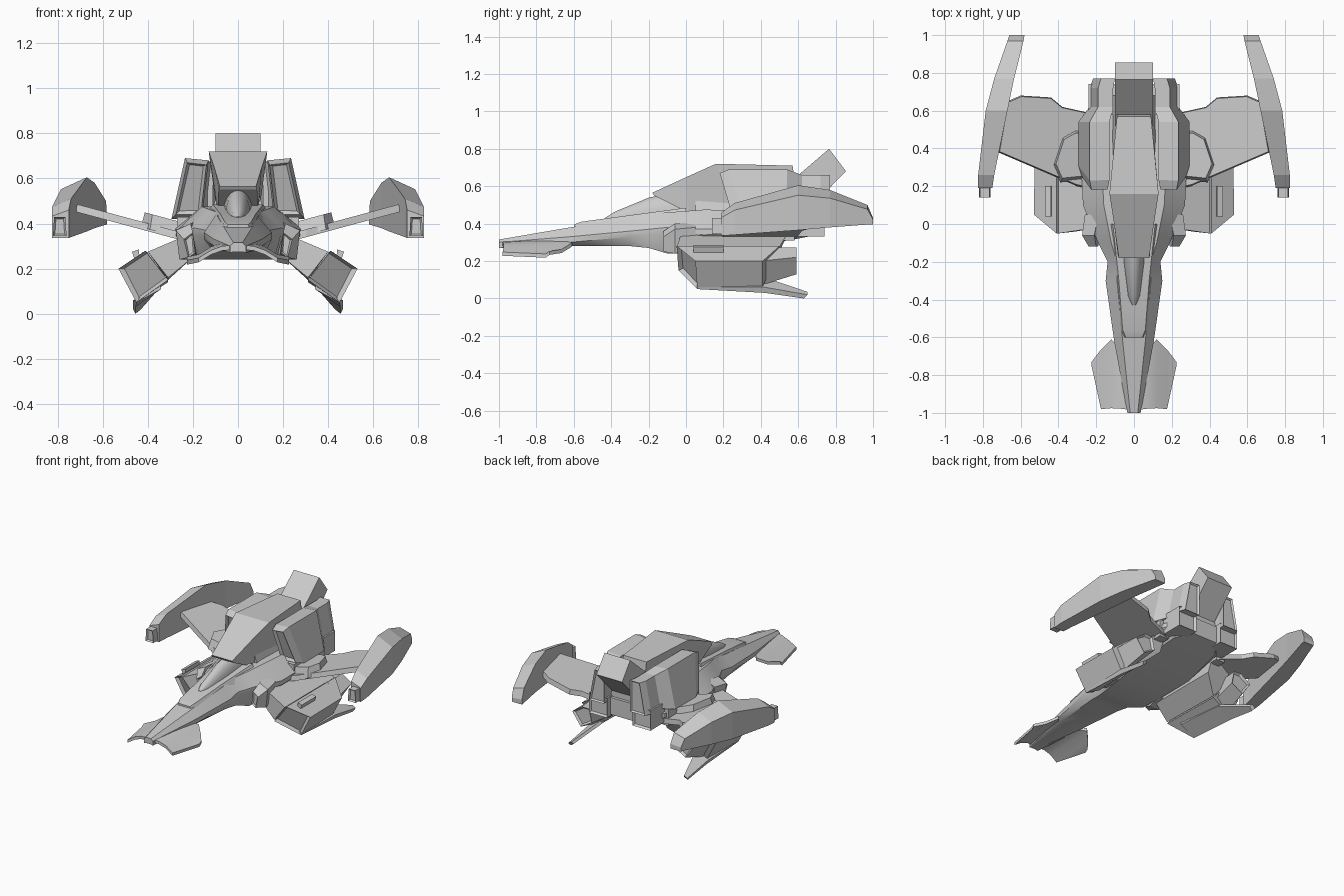
import bpy
import bmesh
import math
from mathutils import Vector

default_cube = bpy.data.objects.get("Cube")
if default_cube:
    bpy.data.objects.remove(default_cube, do_unlink=True)

# Single hull paint
paint = bpy.data.materials.new("hull_grey")
paint.use_nodes = True
grey = (0.6, 0.6, 0.6, 1)
paint.diffuse_color = grey
paint.node_tree.nodes["Principled BSDF"].inputs["Base Color"].default_value = grey


def loft(name, rings, mirror=False, smooth=False, recess=0):
    """Skin matching rings of points and cap both ends; recess sinks the first cap."""
    bm = bmesh.new()
    loops = [[bm.verts.new(point) for point in ring] for ring in rings]
    count = len(loops[0])
    for near, far in zip(loops, loops[1:]):
        for i in range(count):
            j = (i + 1) % count
            bm.faces.new((near[i], near[j], far[j], far[i]))
    front_cap = bm.faces.new(loops[0])
    bm.faces.new(loops[-1])
    bmesh.ops.recalc_face_normals(bm, faces=bm.faces[:])
    if recess:
        bmesh.ops.inset_region(bm, faces=[front_cap], thickness=recess, depth=0)
        shift = front_cap.normal * -recess
        bmesh.ops.translate(bm, verts=front_cap.verts[:], vec=shift)
    mesh = bpy.data.meshes.new(name)
    bm.to_mesh(mesh)
    bm.free()
    mesh.materials.append(paint)
    obj = bpy.data.objects.new(name, mesh)
    bpy.context.collection.objects.link(obj)
    if mirror:
        obj.modifiers.new("Mirror", "MIRROR")
    if smooth:
        bpy.ops.object.select_all(action="DESELECT")
        obj.select_set(True)
        bpy.context.view_layer.objects.active = obj
        bpy.ops.object.shade_smooth_by_angle(angle=math.radians(28))
    return obj


def symmetric(half):
    """Close a half section by reflecting it across the centre plane."""
    return list(half) + [(-x, y, z) for x, y, z in reversed(half)]


def section(y, *pairs, lean=0):
    """Lay an x, z section at one station, leaning back toward the bottom."""
    top = max(z for x, z in pairs)
    return [(x, y + (top - z) * lean, z) for x, z in pairs]


def plate(name, outline, height, thickness, taper):
    """Mirrored thin panel following a height rule, with a shrunken top."""
    centre = sum((Vector(p) for p in outline), Vector((0, 0))) / len(outline)
    lower = [(x, y, height(x)) for x, y in outline]
    upper = []
    for point in outline:
        x, y = centre + (Vector(point) - centre) * taper
        upper.append((x, y, height(x) + thickness))
    return loft(name, [lower, upper], mirror=True)


def box(name, x_range, y_range, z_range, recess=0):
    """Mirrored block spanning the given ranges, recessed at the rear."""
    (left, right), (low, high) = x_range, z_range
    corners = ((left, low), (right, low), (right, high), (left, high))
    rings = [section(y, *corners) for y in reversed(y_range)]
    return loft(name, rings, mirror=True, recess=recess)


# Fuselage: station, then top, middle and bottom half widths with heights
stations = (
    (-1.0, .02, .315, .035, .30, .02, .275),
    (-.62, .06, .38, .105, .33, .08, .28),
    (-.3, .09, .43, .15, .36, .11, .28),
    (-.2, .09, .45, .14, .37, .12, .27),
    (-.1, .12, .46, .19, .38, .16, .24),
    (.1, .16, .475, .27, .37, .18, .25),
    (.3, .17, .47, .28, .38, .2, .27),
    (.6, .15, .46, .25, .4, .17, .32),
    (.7, .1, .46, .17, .42, .1, .34),
)
hull_rings = []
for y, top_w, top_z, mid_w, mid_z, low_w, low_z in stations:
    side = section(y, (top_w, top_z), (mid_w, mid_z),
                   (mid_w, mid_z - .03), (low_w, low_z))
    hull_rings.append(symmetric(side))
loft("fuselage", hull_rings, smooth=True)

# Raised neck armour
neck = ((-.6, .055, .37, .395), (-.56, .075, .37, .41), (-.3, .1, .4, .445), (0, .14, .44, .485))
loft("neck_armour", [symmetric(section(y, (w * .8, high), (w, low)))
                     for y, w, low, high in neck], smooth=True)

# Canopy: rounded cone rising under the hood
canopy_rings = []
for y, width, rise in ((-.43, .012, .012), (-.38, .032, .04), (-.2, .055, .1), (0, .065, .13)):
    base = .42 + (y + .43) * .08
    arc = [math.pi * i / 10 for i in range(11)]
    canopy_rings.append([(width * math.cos(a), y, base + rise * math.sin(a)) for a in arc])
loft("canopy", canopy_rings, smooth=True)

# Hood over the canopy and the spine below it
loft("hood", [
    symmetric([(.08, -.18, .565), (.085, -.17, .55)]),
    symmetric([(.105, 0, .648), (.09, .01, .46)]),
    symmetric([(.13, .16, .72), (.1, .27, .5)]),
    symmetric([(.09, .57, .71), (.09, .6, .5)]),
])
loft("spine", [symmetric(section(y, (.085, .56), (.12, .44))) for y in (.05, .68)])

# Tilted tail block
tail_profile = ((.765, .8), (.855, .68), (.64, .46), (.52, .59))
loft("tail_block", [[(x, y, z) for y, z in tail_profile] for x in (-.1, .1)])

# Engine housings leaning beside the hood, stepped toward the rear
front_shape = ((.14, .66), (.225, .67), (.275, .44), (.165, .44))
full_shape = ((.13, .68), (.235, .69), (.295, .42), (.16, .42))
rear_shape = ((.11, .66), (.19, .66), (.235, .44), (.11, .44))
loft("engine_housing", [section(.18, *front_shape, lean=.3),
                        section(.23, *full_shape, lean=.3),
                        section(.54, *full_shape), section(.62, *rear_shape)],
     mirror=True, recess=.018)
loft("engine_rear", [section(.77, *((x * .92, z) for x, z in rear_shape)),
                     section(.72, *rear_shape), section(.58, *rear_shape)],
     mirror=True, recess=.012)
box("lower_thruster", (.1, .24), (.5, .74), (.33, .47), recess=.015)


# Main wings and root fairings
def wing_height(x):
    return .335 + (x - .285) * .27


wing_outline = ((.2, .18), (.3, .2), (.72, .38), (.67, .65), (.6, .68),
                (.44, .67), (.38, .62), (.2, .58))
plate("main_wing", wing_outline, wing_height, .035, taper=.97)
fairing = ((.2, .24), (.39, .22), (.43, .31), (.38, .46), (.31, .5), (.2, .5))
plate("wing_root_fairing", fairing, lambda x: wing_height(x) + .01, .07, taper=.85)
box("wing_root_block", (.2, .27), (.24, .58), (.31, .43))

# Wing tip blades: station, inner and outer sides, bottom and top
blade = (
    (.19, .75, .825, .335, .46),
    (.26, .74, .825, .34, .51),
    (.6, .67, .785, .365, .605),
    (.77, .635, .74, .38, .58),
    (.97, .585, .67, .395, .5),
    (1.0, .58, .66, .395, .43),
)
loft("tip_blade", [section(y, (inner, low), (outer, low),
                           (outer, high - (high - low) * .22), (inner, high))
                   for y, inner, outer, low, high in blade], mirror=True)
muzzle = ((.76, .345), (.82, .345), (.815, .43), (.765, .43))
loft("tip_muzzle", [section(y, *muzzle) for y in (.14, .22)], mirror=True, recess=.012)

# Drooping lower pods with their struts
loft("lower_pod", [
    [(.41, -.05, .28), (.53, .05, .2), (.45, .06, .05), (.31, -.04, .15)],
    [(.41, .5, .28), (.525, .41, .2), (.45, .41, .06), (.31, .42, .14)],
], mirror=True, recess=.02)
loft("pod_strut", [
    [(.2, -.02, .36), (.2, .55, .36), (.2, .5, .25), (.2, -.02, .25)],
    [(.4, -.05, .275), (.4, .5, .275), (.31, .42, .15), (.31, -.04, .16)],
], mirror=True)
pod_back = ((.36, .27), (.42, .275), (.5, .2), (.43, .07), (.34, .14))
loft("pod_exhaust", [section(.59, *((x * .95, z * .7 + .08) for x, z in pod_back)),
                     section(.4, *pod_back)], mirror=True, recess=.015)

# Keel blade trailing under each pod and a small hooked fin above
loft("pod_keel", [
    [(.34, .06, .11), (.45, .06, .05), (.455, .06, .06), (.345, .06, .13)],
    [(.36, .4, .1), (.455, .42, .03), (.465, .42, .06), (.37, .4, .12)],
    [(.43, .64, .02), (.455, .63, 0), (.465, .65, .02), (.44, .65, .035)],
], mirror=True)
loft("pod_hook", [section(y, (.435, .24), (.455, .23), (.47, .275), (.44, .285))
                  for y in (.04, .2)], mirror=True)

# Cheek intakes at the shoulders
loft("cheek_intake", [
    section(-.12, (.19, .27), (.22, .25), (.24, .33), (.2, .36)),
    section(-.06, (.18, .24), (.26, .24), (.275, .37), (.21, .4)),
    section(.05, (.17, .25), (.24, .26), (.26, .38), (.19, .41)),
], mirror=True, recess=.01)

# Nose fins arching down from the beak: half width, front, rear, height
fin = ((.015, -.985, -.68, .285), (.07, -.978, -.67, .28), (.12, -.975, -.61, .262),
       (.175, -.98, -.665, .228), (.225, -.75, -.73, .218))
loft("nose_fin", [[(x, front, z), (x, rear, z + .015), (x, rear, z + .035), (x, front, z + .02)]
                  for x, front, rear, z in fin], mirror=True, smooth=True)
